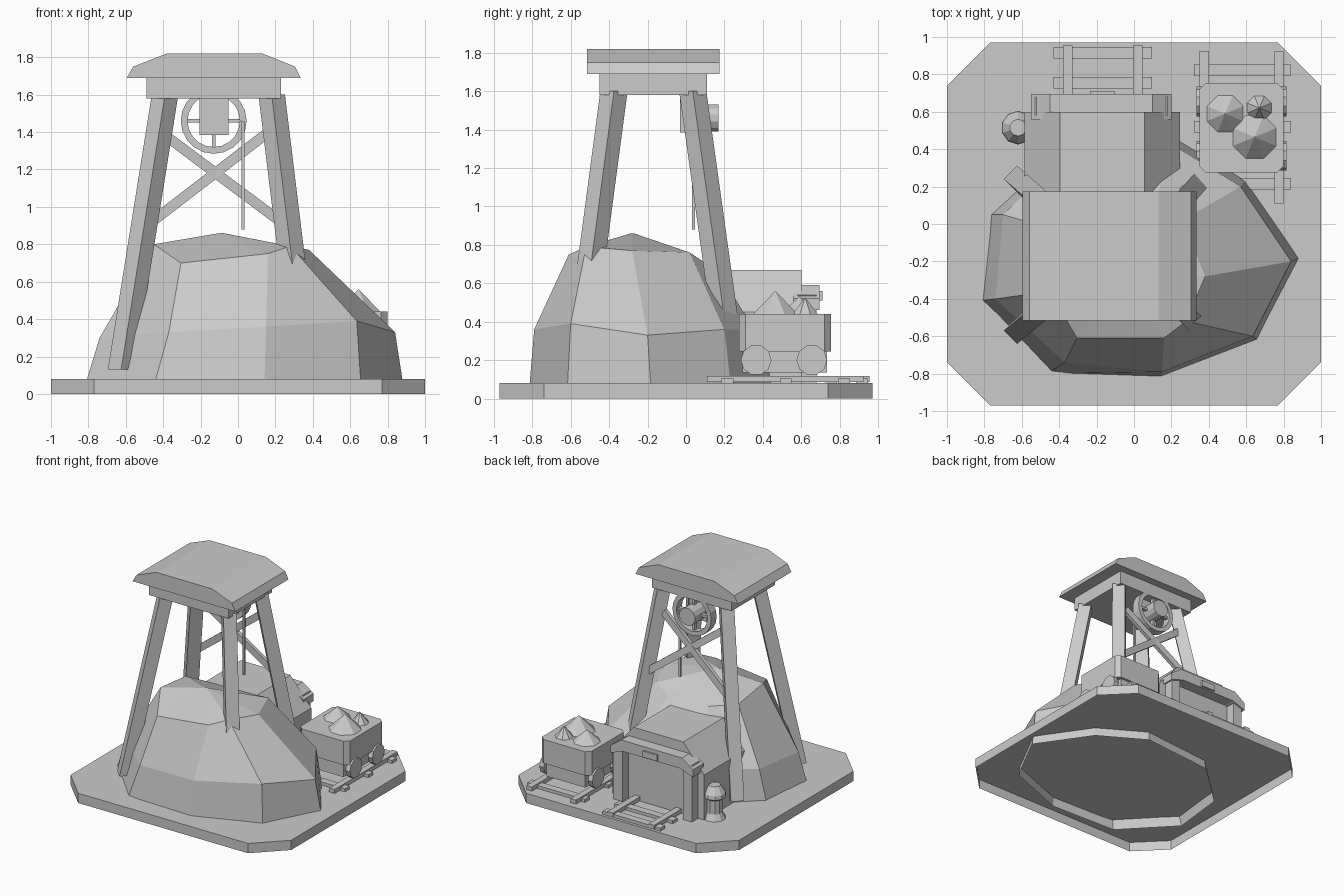
import bpy, bmesh, math
from mathutils import Vector, Matrix

if "Cube" in bpy.data.objects:
    bpy.data.objects.remove(bpy.data.objects["Cube"])

GREY = (0.6, 0.6, 0.6, 1)
mat = bpy.data.materials.new("plain_grey")
mat.use_nodes = True
mat.diffuse_color = GREY
bsdf = next(n for n in mat.node_tree.nodes if n.type == 'BSDF_PRINCIPLED')
bsdf.inputs["Base Color"].default_value = GREY


def finish(name, bm):
    bmesh.ops.recalc_face_normals(bm, faces=bm.faces)
    me = bpy.data.meshes.new(name)
    bm.to_mesh(me)
    bm.free()
    me.materials.append(mat)
    ob = bpy.data.objects.new(name, me)
    bpy.context.scene.collection.objects.link(ob)
    return ob


def loft(name, rings, cap_start=True, cap_end=True):
    """Skin a list of equal-length point rings."""
    bm = bmesh.new()
    rows = [[bm.verts.new(p) for p in ring] for ring in rings]
    n = len(rows[0])
    for a, b in zip(rows, rows[1:]):
        for i in range(n):
            j = (i + 1) % n
            bm.faces.new((a[i], a[j], b[j], b[i]))
    if cap_start:
        bm.faces.new(rows[0])
    if cap_end:
        bm.faces.new(rows[-1])
    return finish(name, bm)


def box(name, x, y, z):
    ring = [(x[0], y[0]), (x[1], y[0]), (x[1], y[1]), (x[0], y[1])]
    return loft(name, [[(u, v, h) for u, v in ring] for h in z])


def extrude_y(name, profile, y):
    return loft(name, [[(u, d, v) for u, v in profile] for d in y])


def chamfered(x, y, cx, cy):
    """Rectangle outline with cut corners."""
    (x0, x1), (y0, y1) = x, y
    return [(x0 + cx, y0), (x1 - cx, y0), (x1, y0 + cy), (x1, y1 - cy),
            (x1 - cx, y1), (x0 + cx, y1), (x0, y1 - cy), (x0, y0 + cy)]


def lathe(name, profile, sides, loc, axis='Z', cap_end=True):
    turn = {'Z': Matrix(), 'X': Matrix.Rotation(math.pi / 2, 4, 'Y'),
            'Y': Matrix.Rotation(-math.pi / 2, 4, 'X')}[axis]
    rings = []
    for r, h in profile:
        angles = [math.tau * (i + 0.5) / sides for i in range(sides)]
        rings.append([turn @ Vector((r * math.cos(a), r * math.sin(a), h)) + Vector(loc)
                      for a in angles])
    return loft(name, rings, True, cap_end)


def beam(name, a, b, width, depth):
    """Flat bar between two points, depth along y."""
    a, b = Vector(a), Vector(b)
    d = (b - a).normalized()
    side = d.cross(Vector((0, 1, 0))).normalized() * width / 2
    back = d.cross(side).normalized() * depth / 2
    return loft(name, [[p + side + back, p - side + back, p - side - back, p + side - back]
                       for p in (a, b)])


# Ground slab, open underneath
slab = chamfered((-1, 1), (-0.97, 0.97), 0.23, 0.23)
loft("ground_slab", [[(x, y, z) for x, y in slab] for z in (0, 0.08)], cap_start=False)

# Faceted rock mound: foot, shoulder and crown rings, then a peak
foot = [(-.83, -.41), (-.46, -.80), (.14, -.82), (.66, -.62), (.89, -.18),
        (.60, .24), (.23, .46), (-.40, .40), (-.78, .05)]
shoulder = [(-.74, -.40, .30), (-.37, -.74, .33), (.15, -.79, .36), (.635, -.60, .39),
            (.84, -.20, .33), (.57, .20, .36), (.21, .42, .36), (-.38, .36, .35), (-.70, .05, .32)]
crown = [(-.45, -.36, .80), (-.305, -.61, .70), (.16, -.61, .75), (.28, -.52, .79),
         (.38, -.28, .77), (.26, .02, .76), (.10, .08, .72), (-.25, .07, .72), (-.46, -.02, .76)]
peak = [(-.09 + (x + .09) * .02, -.28 + (y + .28) * .02, .86) for x, y, z in crown]
loft("rock_mound", [[(x, y, 0.005) for x, y in foot], shoulder, crown, peak], cap_start=False)

# Splayed tower legs, set diagonally
for side, top_x, low_x in (("right", -.39, -.625), ("left", .18, .36)):
    for end, top_y, low_y in (("front", -.375, -.57), ("back", .035, .24)):
        r = 0.071
        loft(f"{end}_{side}_leg",
             [[(x + r, y, z), (x, y + r, z), (x - r, y, z), (x, y - r, z)]
              for x, y, z in ((low_x, low_y, .13), (top_x, top_y, 1.6))])

# Head frame and roof
box("head_frame", (-.49, .23), (-.45, .11), (1.58, 1.69))
extrude_y("tower_roof", [(-.595, 1.69), (-.56, 1.75), (-.38, 1.82), (.13, 1.82),
                         (.305, 1.75), (.335, 1.69)], (-.515, .175))

# Crossed braces on the back
beam("brace_a", (-.40, .07, 1.39), (.27, .15, .89), .055, .03)
beam("brace_b", (.15, .07, 1.39), (-.50, .15, .89), .055, .03)

# Winding wheel
wx, wz = -.13, 1.46
rim = bmesh.new()
rows = []
for r, y in ((.176, .04), (.176, .11), (.14, .11), (.14, .04)):
    rows.append([rim.verts.new((wx + r * math.cos(a), y, wz + r * math.sin(a)))
                 for a in (math.tau * i / 20 for i in range(20))])
for k in range(4):
    a, b = rows[k], rows[(k + 1) % 4]
    for i in range(20):
        j = (i + 1) % 20
        rim.faces.new((a[i], a[j], b[j], b[i]))
finish("wheel_rim", rim)
for i in range(2):
    dx, dz = (.15, 0) if i else (0, .15)
    beam(f"wheel_spoke_{i}", (wx - dx, .075, wz - dz), (wx + dx, .075, wz + dz), .02, .03)
lathe("wheel_hub", [(.072, .0), (.072, .17)], 12, (wx, 0, wz), 'Y')
box("wheel_bracket", (-.205, -.05), (-.03, .03), (1.385, 1.6))
box("hoist_rope", (.018, .034), (.03, .046), (.88, 1.46))

# Mine tunnel
extrude_y("tunnel_body", [(-.585, .08), (-.585, .45), (-.395, .67), (.055, .67),
                          (.245, .45), (.245, .08)], (.05, .60))
for name, x in (("right", -.53), ("left", .10)):
    box(f"portal_post_{name}", (x, x + .08), (.58, .68), (.08, .54))
extrude_y("portal_canopy", [(-.55, .46), (-.55, .52), (-.45, .59), (.10, .59), (.20, .52),
                            (.20, .46), (.08, .50), (-.43, .50)], (.56, .695))
box("portal_plate", (-.235, -.105), (.69, .71), (.51, .56))


# Rail tracks
def track(name, rails, y, sleeper_x, sleeper_y):
    for i, x in enumerate(rails):
        box(f"{name}_rail_{i}", (x, x + .05), y, (.085, .118))
    for i, s in enumerate(sleeper_y):
        box(f"{name}_sleeper_{i}", sleeper_x, (s, s + .062), (.08, .105))


track("tunnel_track", (-.38, -.005), (.55, .955), (-.43, .095), (.725, .885))
track("cart_track", (.35, .75), (.11, .925), (.32, .84), (.185, .488, .792))

# Ore cart
body = chamfered((.35, .80), (.275, .755), .035, .035)
loft("cart_body", [[(x, y, z) for x, y in body] for z in (.245, .44)])
box("cart_chassis", (.40, .75), (.295, .735), (.135, .25))
for i, y in enumerate((.365, .655)):
    for side, x in (("right", .335), ("left", .775)):
        lathe(f"cart_wheel_{side}_{i}", [(.08, 0), (.08, .04)], 10, (x, y, .20), 'X')
for i, (x, y, r, h) in enumerate(((.487, .59, .105, .09), (.67, .62, .07, .085),
                                  (.645, .465, .125, .118))):
    lathe(f"ore_heap_{i}", [(r, 0), (.002, h)], 8, (x, y, .44))

# Lantern beside the tunnel
lathe("lantern", [(.085, .08), (.06, .13), (.06, .24), (.09, .26), (.085, .29), (.045, .35)],
      10, (-.62, .515, 0))
